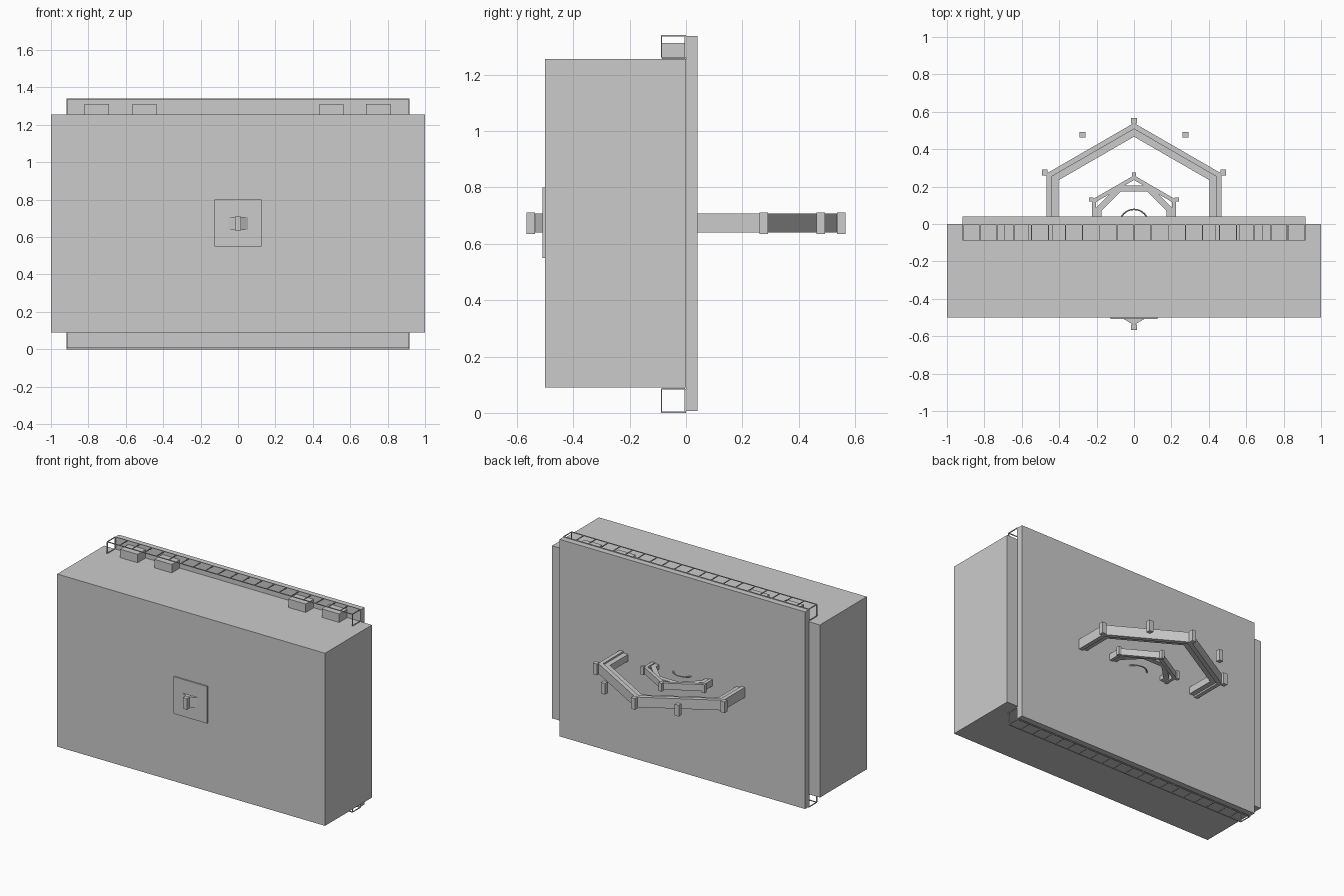
import bpy, bmesh, math
from mathutils import Matrix

if "Cube" in bpy.data.objects:
    bpy.data.objects.remove(bpy.data.objects["Cube"])

ZC = 0.673  # height of the ring assembly


def boxes(name, spans):
    """One object made of axis-aligned boxes (x0, x1, y0, y1, z0, z1)."""
    bm = bmesh.new()
    for x0, x1, y0, y1, z0, z1 in spans:
        m = Matrix.Translation(((x0 + x1) / 2, (y0 + y1) / 2, (z0 + z1) / 2))
        m = m @ Matrix.Diagonal((x1 - x0, y1 - y0, z1 - z0, 1))
        bmesh.ops.create_cube(bm, size=1, matrix=m)
    return finish(name, bm)


def finish(name, bm):
    bmesh.ops.recalc_face_normals(bm, faces=bm.faces)
    me = bpy.data.meshes.new(name)
    bm.to_mesh(me)
    bm.free()
    ob = bpy.data.objects.new(name, me)
    bpy.context.collection.objects.link(ob)
    return ob


def ring(name, sides, start, r_in, r_out, half_h):
    """Polygonal band with a rectangular section around the z axis."""
    bm = bmesh.new()
    loops = []
    for i in range(sides):
        a = start + i * math.tau / sides
        loops.append([bm.verts.new((r * math.cos(a), r * math.sin(a), ZC + h))
                      for r, h in ((r_in, -half_h), (r_out, -half_h),
                                   (r_out, half_h), (r_in, half_h))])
    for i in range(sides):
        p, q = loops[i], loops[(i + 1) % sides]
        for k in range(4):
            n = (k + 1) % 4
            bm.faces.new((p[k], q[k], q[n], p[n]))
    return finish(name, bm)


def posts(name, count, radius, s, half_h):
    spans = []
    for i in range(count):
        a = math.pi / 2 + i * math.tau / count
        x, y = radius * math.cos(a), radius * math.sin(a)
        spans.append((x - s, x + s, y - s, y + s, ZC - half_h, ZC + half_h))
    return boxes(name, spans)


# main slab, back panel and front badge plate
boxes("main_body", [(-1, 1, -0.5, 0, 0.09, 1.255)])
boxes("back_panel", [(-0.917, 0.917, 0, 0.04, 0.006, 1.336)])
boxes("front_plate", [(-0.125, 0.125, -0.509, -0.5, 0.55, 0.80)])

# blocks along the top edge
boxes("top_blocks", [(x - 0.065, x + 0.065, -0.085, 0, 1.25, 1.312)
                     for x in (-0.755, -0.5, 0.5, 0.75)])

# thin ladder rails above and below the body
W = 0.0025
X, Y0, Y1 = 0.915, -0.087, -0.003
for name, z_out, z_in in (("top_rail", 1.3375, 1.26), ("bottom_rail", 0.0025, 0.085)):
    lo, hi = sorted((z_out, z_in))
    parts = [(-X, X, y - W, y + W, z_out - W, z_out + W) for y in (Y0, Y1)]
    for i in range(21):
        x = -X + i * 2 * X / 20
        parts.append((x - W, x + W, Y0, Y1, z_out - W, z_out + W))
    for x in (-X, X):
        parts += [(x - W, x + W, y - W, y + W, lo, hi) for y in (Y0, Y1)]
        parts.append((x - W, x + W, Y0, Y1, z_in - W, z_in + W))
    boxes(name, parts)

# outer hexagonal wall with inner ledge and twelve posts
ring("outer_wall", 6, math.pi / 2, 0.508, 0.54, 0.034)
ring("outer_ledge", 6, math.pi / 2, 0.467, 0.51, 0.023)
posts("outer_posts", 12, 0.551, 0.015, 0.038)

# inner hexagonal wall, octagonal ledge and six posts
ring("inner_wall", 6, math.pi / 2, 0.235, 0.26, 0.022)
ring("inner_ledge", 8, math.pi / 8, 0.187, 0.222, 0.015)
posts("inner_posts", 6, 0.264, 0.011, 0.028)

# thin centre ring
bpy.ops.mesh.primitive_torus_add(location=(0, 0, ZC), major_radius=0.078,
                                 minor_radius=0.004, major_segments=32,
                                 minor_segments=8)
bpy.context.object.name = "centre_ring"
bpy.ops.object.shade_smooth_by_angle()
